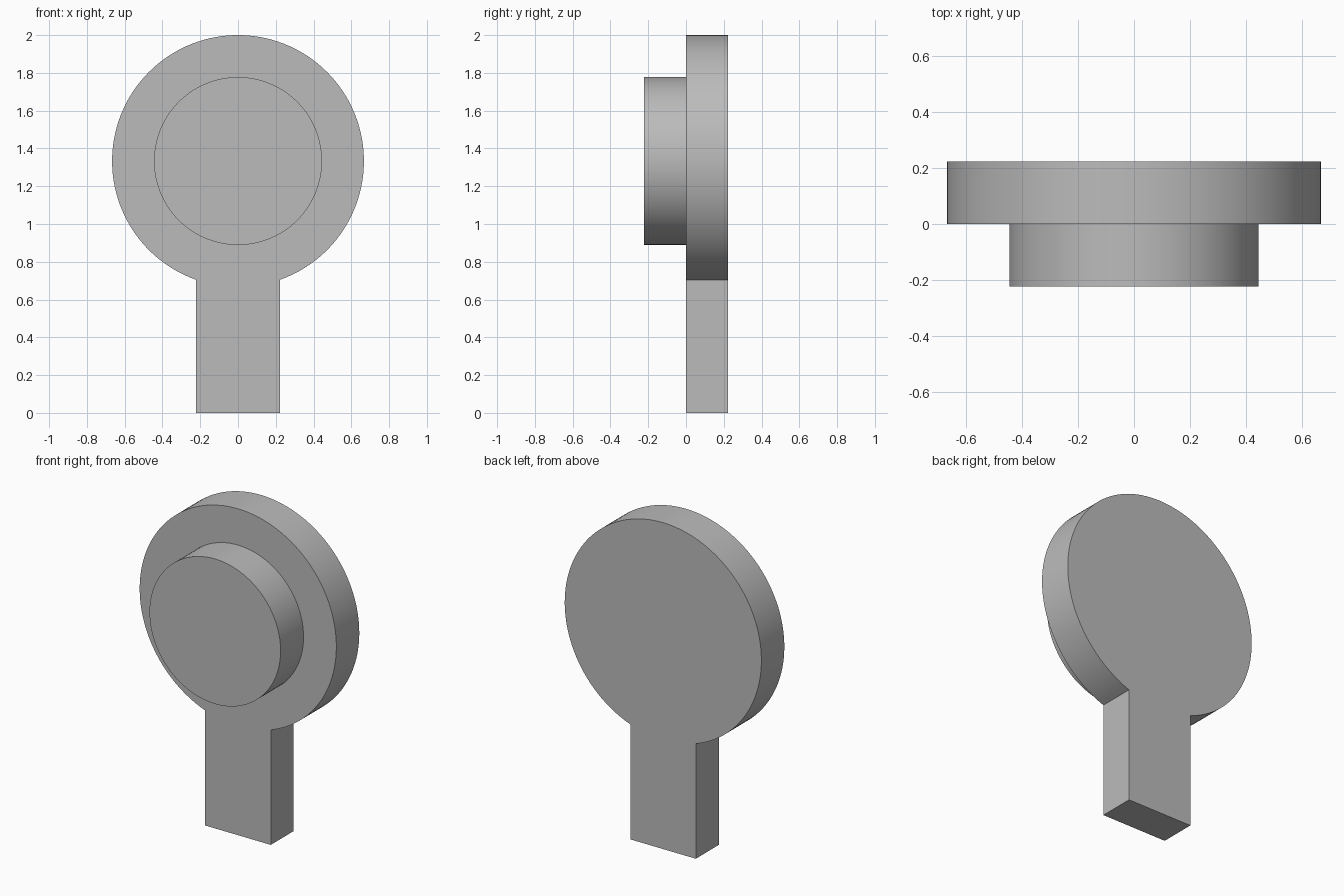
import bpy, bmesh, math

cube = bpy.data.objects.get("Cube")
if cube:
    bpy.data.objects.remove(cube, do_unlink=True)

R = 2 / 3            # disc radius
CZ = 2 - R           # disc centre height
BOSS_R = 4 / 9       # raised round boss radius
HALF = 2 / 9         # half width of the stem, and thickness of each layer

grey = bpy.data.materials.new("plain grey")
grey.use_nodes = True
colour = (0.5, 0.5, 0.5, 1)
grey.diffuse_color = colour
grey.node_tree.nodes["Principled BSDF"].inputs["Base Color"].default_value = colour


def arc(radius, start, end, steps):
    """Points (x, z) along an arc around the disc centre."""
    angles = [start + (end - start) * i / steps for i in range(steps + 1)]
    return [(radius * math.cos(a), CZ + radius * math.sin(a)) for a in angles]


def extruded(name, outline, y_front, y_back):
    """Solid made by extruding an (x, z) outline along y."""
    bm = bmesh.new()
    face = bm.faces.new([bm.verts.new((x, y_front, z)) for x, z in outline])
    grown = bmesh.ops.extrude_face_region(bm, geom=[face], use_keep_orig=True)
    verts = [g for g in grown["geom"] if isinstance(g, bmesh.types.BMVert)]
    bmesh.ops.translate(bm, verts=verts, vec=(0, y_back - y_front, 0))
    bmesh.ops.recalc_face_normals(bm, faces=bm.faces)
    mesh = bpy.data.meshes.new(name)
    bm.to_mesh(mesh)
    bm.free()
    mesh.materials.append(grey)
    obj = bpy.data.objects.new(name, mesh)
    bpy.context.collection.objects.link(obj)
    bpy.ops.object.select_all(action="DESELECT")
    obj.select_set(True)
    bpy.context.view_layer.objects.active = obj
    bpy.ops.object.shade_smooth_by_angle(angle=math.radians(30))
    return obj


# Disc and stem share one keyhole-shaped outline
gap = math.asin(HALF / R)
keyhole = arc(R, -math.pi / 2 + gap, 1.5 * math.pi - gap, 120)
keyhole += [(-HALF, 0), (HALF, 0)]
extruded("disc_and_stem", keyhole, 0, HALF)

# Round boss, seated slightly into the front of the disc
extruded("front_boss", arc(BOSS_R, 0, 2 * math.pi, 96)[:-1], -HALF, 0.01)
